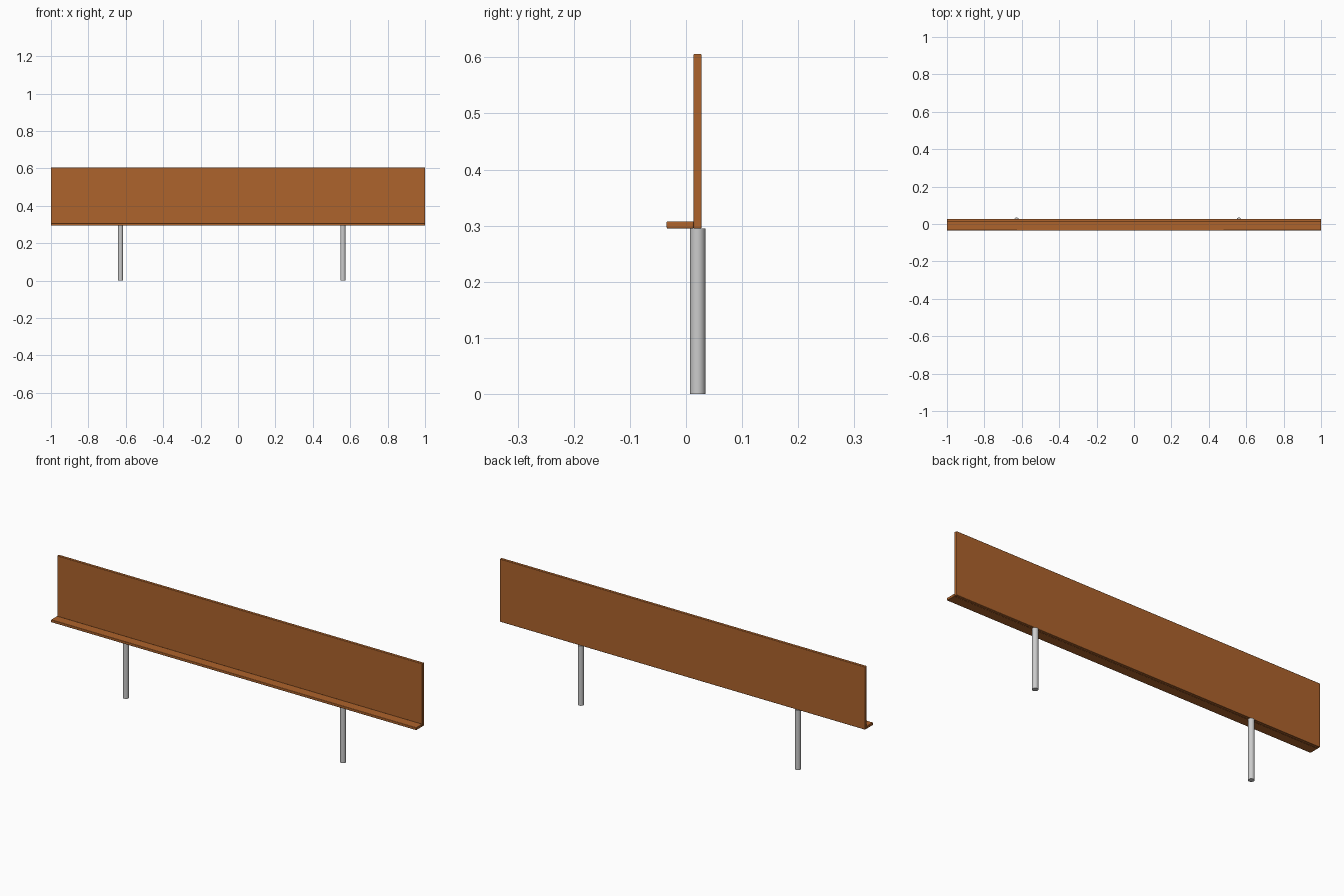
import bpy

if "Cube" in bpy.data.objects:
    bpy.data.objects.remove(bpy.data.objects["Cube"])

wood = bpy.data.materials.new("warm_wood")
wood.diffuse_color = (0.42, 0.125, 0.025, 1)
wood.use_nodes = True
wood.node_tree.nodes["Principled BSDF"].inputs["Base Color"].default_value = wood.diffuse_color


def board(name, y0, y1, z0, z1):
    """Full-length board with slightly eased edges."""
    bpy.ops.mesh.primitive_cube_add(size=1, location=(0, (y0 + y1) / 2, (z0 + z1) / 2))
    ob = bpy.context.object
    ob.name = name
    ob.scale = (2.0, y1 - y0, z1 - z0)
    bpy.ops.object.transform_apply(location=False, rotation=False, scale=True)
    ob.data.materials.append(wood)
    bev = ob.modifiers.new("eased_edges", 'BEVEL')
    bev.width = 0.002
    bev.segments = 2
    bpy.ops.object.shade_smooth_by_angle()
    return ob


# Upright back panel and the narrow ledge along its lower front edge
board("back_panel", 0.0135, 0.028, 0.295, 0.606)
board("front_ledge", -0.0345, 0.0135, 0.295, 0.3078)

# Two round metal posts, set slightly off centre
for name, x in (("left_post", -0.628), ("right_post", 0.561)):
    bpy.ops.mesh.primitive_cylinder_add(vertices=32, radius=0.0137, depth=0.295,
                                        location=(x, 0.0208, 0.1475))
    bpy.context.object.name = name
    bpy.ops.object.shade_smooth_by_angle()
